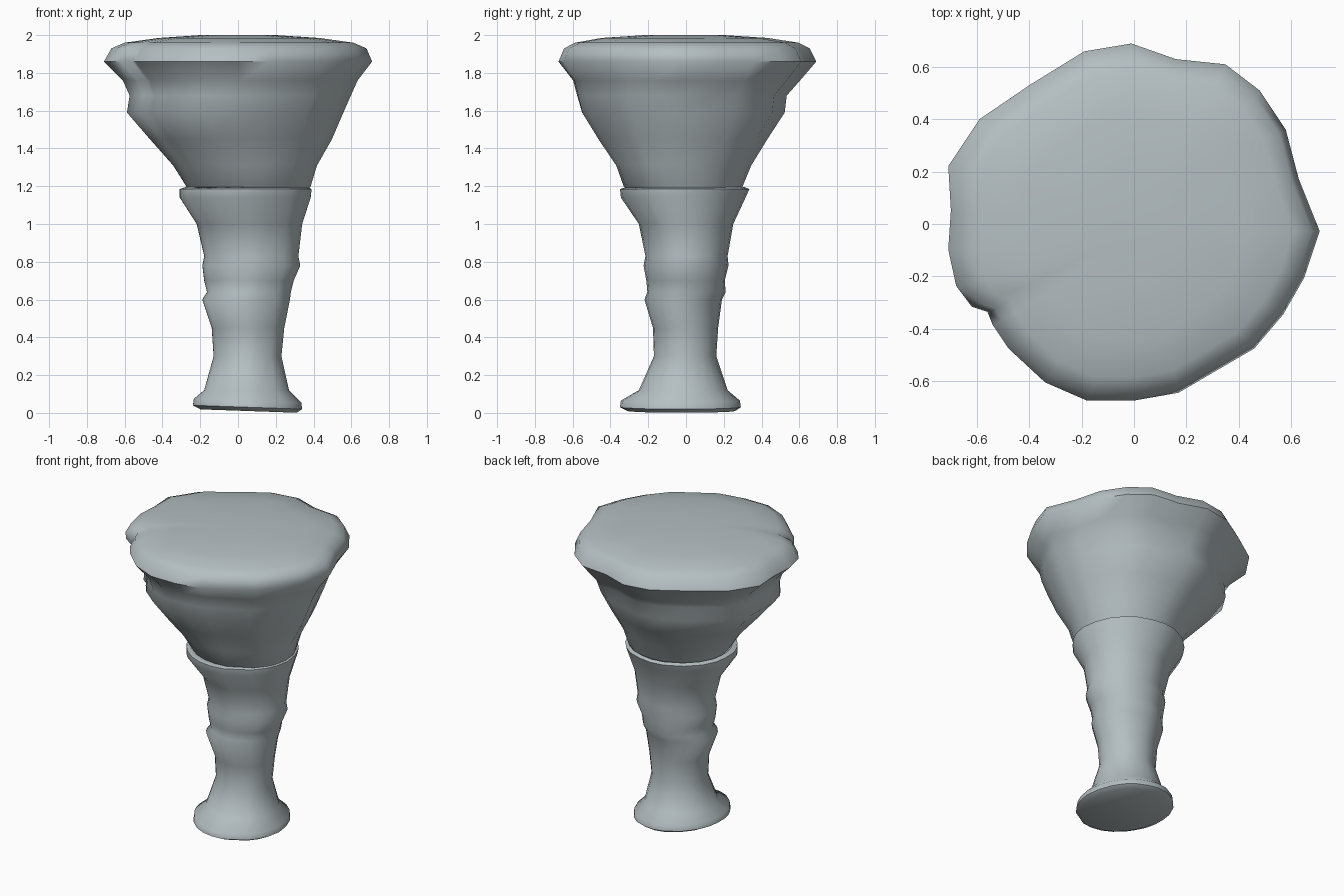
import bpy, bmesh, math

mat = bpy.data.materials.new("pale blue grey")
mat.diffuse_color = (0.46, 0.52, 0.54, 1)

# Irregular outline of the wide cap, seen from above
CAP = [(.71, -.03), (.63, .17), (.58, .36), (.48, .51), (.35, .61), (.16, .63),
       (-.01, .69), (-.19, .66), (-.4, .53), (-.59, .4), (-.71, .22), (-.7, .05),
       (-.71, -.1), (-.68, -.24), (-.62, -.32), (-.56, -.34), (-.54, -.39),
       (-.48, -.48), (-.34, -.61), (-.18, -.68), (0, -.68), (.17, -.65),
       (.46, -.48), (.57, -.35), (.65, -.21)]

# Rings: z, xmin, xmax, ymin, ymax
STEM = [(.01, -.2, .31, -.31, .26), (.03, -.24, .34, -.35, .29),
        (.065, -.235, .335, -.345, .285), (.12, -.18, .27, -.25, .22),
        (.3, -.13, .23, -.17, .16), (.45, -.14, .245, -.175, .17),
        (.6, -.19, .275, -.22, .19), (.64, -.165, .28, -.205, .21),
        (.7, -.18, .295, -.21, .205), (.78, -.19, .33, -.225, .225),
        (.83, -.18, .32, -.215, .22), (1.0, -.22, .34, -.25, .25),
        (1.14, -.31, .385, -.345, .315), (1.185, -.31, .39, -.35, .335),
        (1.195, -.28, .37, -.32, .31), (1.16, -.25, .34, -.27, .27)]
BOWL = [(1.15, -.24, .35, -.26, .27), (1.2, -.275, .385, -.33, .3),
        (1.31, -.345, .42, -.38, .345), (1.45, -.47, .5, -.475, .43),
        (1.59, -.59, .56, -.56, .52), (1.68, -.575, .6, -.585, .53),
        (1.76, -.61, .635, -.605, .6), (1.86, -.71, .71, -.68, .685),
        (1.925, -.67, .68, -.65, .65), (1.955, -.6, .61, -.59, .59),
        (1.98, -.42, .43, -.45, .43), (1.995, -.2, .2, -.22, .2)]


def loft(name, rings, blend):
    """Skin closed rings; blend(z) mixes a circle with the cap outline."""
    bm = bmesh.new()
    loops = []
    for z, x0, x1, y0, y1 in rings:
        k, loop = blend(z), []
        for px, py in CAP:
            a = math.atan2(py, px)
            u = math.cos(a) * (1 - k) + px / .71 * k
            v = math.sin(a) * (1 - k) + py / .685 * k
            loop.append(bm.verts.new(((x0 + x1) / 2 + u * (x1 - x0) / 2,
                                      (y0 + y1) / 2 + v * (y1 - y0) / 2, z)))
        loops.append(loop)
    n = len(CAP)
    for a, b in zip(loops, loops[1:]):
        for i in range(n):
            bm.faces.new((a[i], a[(i + 1) % n], b[(i + 1) % n], b[i]))
    bm.faces.new(loops[0][::-1])
    bm.faces.new(loops[-1])
    bmesh.ops.recalc_face_normals(bm, faces=bm.faces[:])
    me = bpy.data.meshes.new(name)
    bm.to_mesh(me)
    bm.free()
    ob = bpy.data.objects.new(name, me)
    bpy.context.collection.objects.link(ob)
    me.materials.append(mat)
    return ob


# Footed stem with flared collar
stem = loft("stem", STEM, lambda z: 0.15)
for v in stem.data.vertices:          # slightly uneven foot
    if v.co.z < .08:
        v.co.z += .012 - .035 * (v.co.x - .05)
        v.co.z = max(v.co.z - .012, 0)

# Funnel-shaped head with overhanging rim
bowl = loft("bowl_head", BOWL, lambda z: min(1, max(0, (z - 1.2) / .6)))
for v in bowl.data.vertices:          # dented front left, gentle folds on the sides
    x, y, z = v.co
    a = math.atan2(y, x)
    if 1.3 < z < 1.8:
        d = .04 * math.exp(-((a + 1.25) / .35) ** 2) + .03 * math.exp(-((a + .45) / .25) ** 2)
        v.co.x *= 1 - d
        v.co.y *= 1 - d
    if z > 1.9:
        v.co.z += .005

for ob in (stem, bowl):
    bpy.ops.object.select_all(action='DESELECT')
    ob.select_set(True)
    bpy.context.view_layer.objects.active = ob
    bpy.ops.object.shade_smooth_by_angle(angle=math.radians(60))
